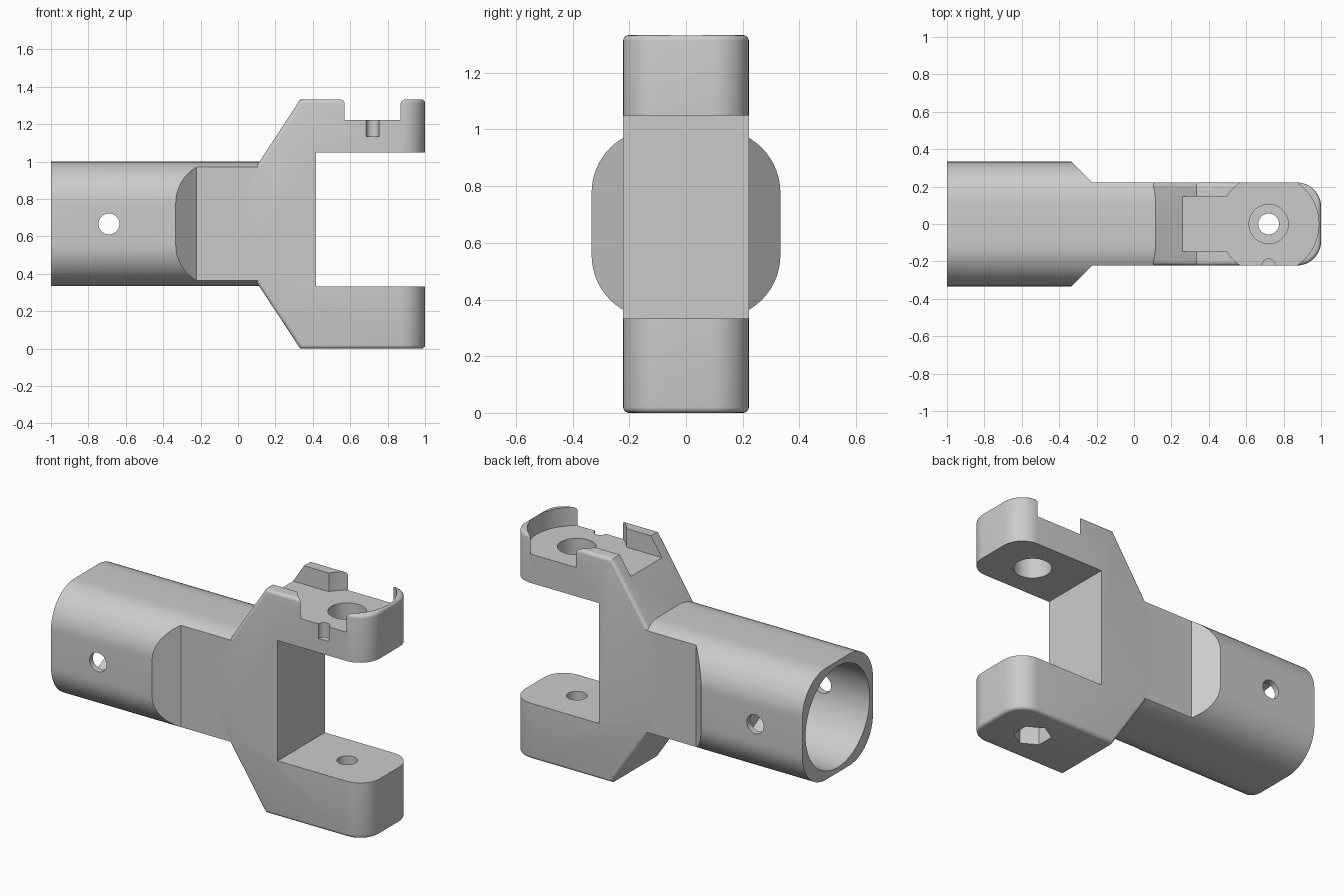
import bpy, bmesh, math
from mathutils import Vector, Matrix

if "Cube" in bpy.data.objects:
    bpy.data.objects.remove(bpy.data.objects["Cube"], do_unlink=True)

grey = bpy.data.materials.new("plain_grey")
grey.use_nodes = True
colour = (0.6, 0.6, 0.6, 1)
grey.diffuse_color = colour
grey.node_tree.nodes["Principled BSDF"].inputs["Base Color"].default_value = colour

HALF = 0.222      # half width of the fork
MID = 0.667       # height of the long axis
PIN_X = 0.72      # pin position along the fork


def link(bm, name):
    bmesh.ops.recalc_face_normals(bm, faces=bm.faces)
    mesh = bpy.data.meshes.new(name)
    bm.to_mesh(mesh)
    bm.free()
    mesh.materials.append(grey)
    obj = bpy.data.objects.new(name, mesh)
    bpy.context.collection.objects.link(obj)
    return obj


def prism(points, push):
    """Extrude a closed outline of 3D points along a vector."""
    bm = bmesh.new()
    face = bm.faces.new([bm.verts.new(p) for p in points])
    new = bmesh.ops.extrude_face_region(bm, geom=[face])["geom"]
    bmesh.ops.translate(bm, vec=push, verts=[v for v in new if isinstance(v, bmesh.types.BMVert)])
    bmesh.ops.recalc_face_normals(bm, faces=bm.faces)
    return bm


def cylinder(name, radius, start, end, sides=64):
    start, end = Vector(start), Vector(end)
    axis = end - start
    turn = axis.to_track_quat('Z', 'Y').to_matrix().to_4x4()
    bm = bmesh.new()
    bmesh.ops.create_cone(bm, cap_ends=True, segments=sides, radius1=radius, radius2=radius,
                          depth=axis.length, matrix=Matrix.Translation((start + end) / 2) @ turn)
    return link(bm, name)


def cut(obj, cutter, operation='DIFFERENCE'):
    mod = obj.modifiers.new("cut", 'BOOLEAN')
    mod.operation, mod.solver, mod.object = operation, 'EXACT', cutter
    bpy.context.view_layer.objects.active = obj
    bpy.ops.object.modifier_apply(modifier=mod.name)
    bpy.data.objects.remove(cutter, do_unlink=True)


# Tube: rounded square section, narrowed to the fork width
flat, fillet, steps = 0.111, 0.222, 14
section = []
for k, (sy, sz) in enumerate([(1, 1), (-1, 1), (-1, -1), (1, -1)]):
    for i in range(steps + 1):
        a = math.pi / 2 * (k + i / steps)
        section.append((-1, sy * flat + fillet * math.cos(a), MID + sz * flat + fillet * math.sin(a)))
tube = link(prism(section, (1.3, 0, 0)), "tube")
w = HALF - 0.0005
side = [(-1.1, 0.4), (-0.4, 0.4), (-0.222, w), (0.4, w)]
plan = side + [(x, -y) for x, y in reversed(side)]
cut(tube, link(prism([(x, y, 0) for x, y in plan], (0, 0, 1.5)), "plan_cutter"), 'INTERSECT')
cut(tube, cylinder("bore_cutter", 0.302, (-1.2, 0, MID), (-0.36, 0, MID)))
cut(tube, cylinder("cross_hole_cutter", 0.056, (-0.69, -0.6, MID), (-0.69, 0.6, MID), 40))

# Fork: side profile pushed across the width
TOP, WEB = 1.333, 0.417
profile = [(0.05, 0.43), (0.05, 0.9), (0.333, TOP), (1, TOP), (1, 1.05), (WEB, 1.05),
           (WEB, 0.333), (1, 0.333), (1, 0), (0.333, 0)]
bm = prism([(x, -HALF, z) for x, z in profile], (0, 2 * HALF, 0))


def mids(e):
    return (e.verts[0].co + e.verts[1].co) / 2, (e.verts[1].co - e.verts[0].co).normalized()


# Round the fork ends in plan
ends = [e for e in bm.edges if mids(e)[0].x > 0.99 and abs(mids(e)[1].z) > 0.9]
bmesh.ops.bevel(bm, geom=ends, offset=0.13, segments=12, profile=0.5, affect='EDGES')

# Soften the outer rims, the slopes and the web edges
rims = []
for e in bm.edges:
    m, d = mids(e)
    outer = (m.z < 0.001 or m.z > TOP - 0.001) and m.x > 0.34
    slope = 0.1 < m.x < 0.3 and abs(d.y) < 0.1
    web = abs(m.x - WEB) < 0.001 and abs(d.z) > 0.9
    if outer or slope or web:
        rims.append(e)
bmesh.ops.bevel(bm, geom=rims, offset=0.02, segments=4, profile=0.5, affect='EDGES')
fork = link(bm, "fork")

# Recess and channel on the upper arm
FLOOR = 1.222
cut(fork, cylinder("recess_cutter", 0.268, (PIN_X, 0, FLOOR), (PIN_X, 0, 1.6), 96))
channel = [(0.1, -0.147), (PIN_X, -0.147), (PIN_X, 0.147), (0.1, 0.147)]
cut(fork, link(prism([(x, y, FLOOR) for x, y in channel], (0, 0, 0.4)), "channel_cutter"))

# Pin holes, hexagonal nut pocket and key notch
cut(fork, cylinder("upper_hole_cutter", 0.105, (PIN_X, 0, 0.9), (PIN_X, 0, 1.5)))
cut(fork, cylinder("lower_hole_cutter", 0.056, (PIN_X, 0, -0.2), (PIN_X, 0, 0.6), 40))
cut(fork, cylinder("nut_cutter", 0.105, (PIN_X, 0, -0.2), (PIN_X, 0, 0.12), 6))
cut(fork, cylinder("notch_cutter", 0.035, (PIN_X, -HALF, 1.135), (PIN_X, -HALF, 1.4), 32))

# Smooth the curved faces, keep the edges crisp
for obj in (tube, fork):
    bpy.ops.object.select_all(action='DESELECT')
    obj.select_set(True)
    bpy.context.view_layer.objects.active = obj
    bpy.ops.object.shade_smooth_by_angle(angle=math.radians(30))
